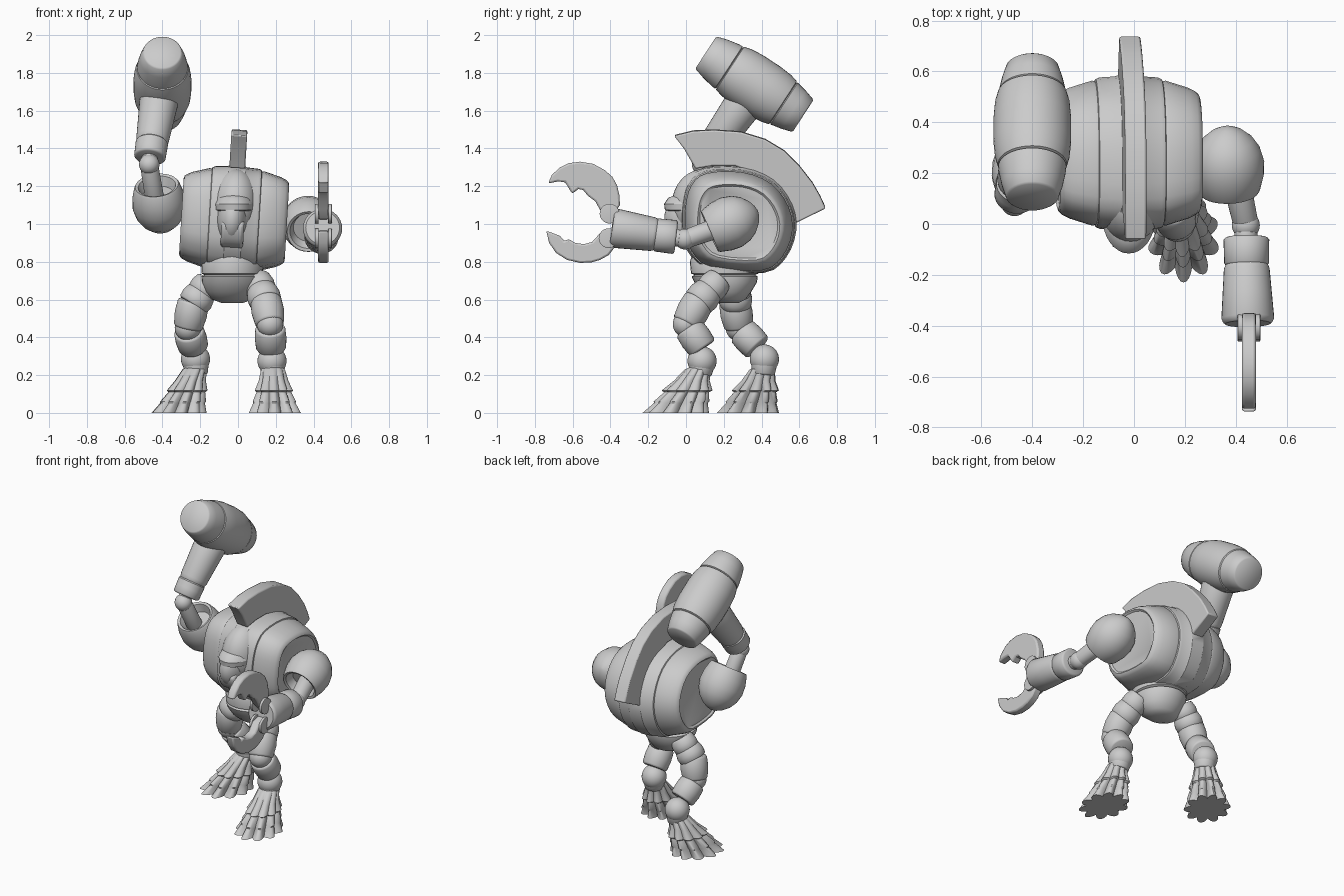
import bpy, bmesh, math
from mathutils import Vector, Matrix

old = bpy.data.objects.get("Cube")
if old:
    bpy.data.objects.remove(old)

grey = bpy.data.materials.new("plain grey")
grey.use_nodes = True
grey.diffuse_color = (0.6, 0.6, 0.6, 1)
grey.node_tree.nodes["Principled BSDF"].inputs["Base Color"].default_value = grey.diffuse_color

TAU = math.tau
# The torso leans slightly towards the left side
LEAN = Matrix.Translation((-0.02, 0, 1.03)) @ Matrix.Rotation(0.06, 4, 'Y') @ Matrix.Translation((0, 0, -1.03))


def finish(name, bm, matrix=None, bevel=0):
    if matrix:
        bm.transform(matrix)
    bmesh.ops.recalc_face_normals(bm, faces=bm.faces)
    mesh = bpy.data.meshes.new(name)
    bm.to_mesh(mesh)
    bm.free()
    obj = bpy.data.objects.new(name, mesh)
    bpy.context.collection.objects.link(obj)
    mesh.materials.append(grey)
    bpy.ops.object.select_all(action='DESELECT')
    obj.select_set(True)
    bpy.context.view_layer.objects.active = obj
    bpy.ops.object.shade_smooth_by_angle(angle=math.radians(40))
    if bevel:
        mod = obj.modifiers.new("soft edges", 'BEVEL')
        mod.width, mod.segments, mod.limit_method = bevel, 2, 'ANGLE'
        mod.angle_limit = math.radians(50)
    return obj


def loft(name, rings, matrix=None, bevel=0):
    """Skin a row of equal rings and cap both ends."""
    bm = bmesh.new()
    rows = [[bm.verts.new(p) for p in ring] for ring in rings]
    n = len(rows[0])
    for a, b in zip(rows, rows[1:]):
        for i in range(n):
            bm.faces.new((a[i], a[(i + 1) % n], b[(i + 1) % n], b[i]))
    bm.faces.new(rows[0])
    bm.faces.new(rows[-1])
    return finish(name, bm, matrix, bevel)


def lathe(name, start, end, profile, sides=32):
    """Revolve (fraction along axis, radius) pairs about the line start-end."""
    start, end = Vector(start), Vector(end)
    turn = (end - start).to_track_quat('Z', 'Y')
    rings = []
    for t, r in profile:
        centre = start.lerp(end, t)
        rings.append([centre + turn @ Vector((r * math.cos(i * TAU / sides), r * math.sin(i * TAU / sides), 0))
                      for i in range(sides)])
    return loft(name, rings)


def barrel(name, start, end, r0, r1, bulge=0.0):
    """Round-shouldered tube."""
    mid = (r0 + r1) / 2 + bulge
    return lathe(name, start, end, [(0, r0 * .86), (.03, r0 * .94), (.09, r0), (.5, mid),
                                    (.91, r1), (.97, r1 * .94), (1, r1 * .86)])


def ball(name, centre, radii, matrix=None):
    bm = bmesh.new()
    bmesh.ops.create_uvsphere(bm, u_segments=32, v_segments=20, radius=1)
    size = radii if isinstance(radii, tuple) else (radii,) * 3
    bm.transform(Matrix.Translation(centre) @ Matrix.Diagonal((*size, 1)))
    return finish(name, bm, matrix)


def spline(points, steps=4, closed=True):
    """Catmull-Rom smoothing of a short outline."""
    n, out = len(points), []
    pts = [Vector(p) for p in points]
    for i in range(n):
        a, b, c, d = (pts[(i + k) % n] for k in (-1, 0, 1, 2))
        for s in range(steps):
            t = s / steps
            out.append(b + (c - a) * t / 2 + (2 * a - 5 * b + 4 * c - d) * t * t / 2
                       + (3 * b - a - 3 * c + d) * t ** 3 / 2)
    return out


def slab(name, outline, x, half, matrix=None, bevel=0.01):
    return loft(name, [[(x + s * half, y, z) for y, z in outline] for s in (-1, 1)], matrix, bevel)


# Torso: a central hull and a tapered plate on each side
HULL = spline([(.0, 1.1), (.03, 1.21), (.11, 1.275), (.30, 1.28), (.45, 1.22), (.54, 1.1),
               (.56, .97), (.51, .84), (.40, .765), (.13, .785), (.03, .87), (.0, .97)], 3)


def hull_ring(x, scale):
    c = Vector((.28, 1.03))
    return [(x, *(c + (p - c) * scale)) for p in HULL]


loft("torso_core", [hull_ring(x, s) for x, s in
     ((-.135, .98), (-.13, 1.03), (-.115, 1.055), (-.05, 1.07), (-.045, 1.085), (.045, 1.085),
      (.05, 1.07), (.115, 1.055), (.13, 1.03), (.135, .98))], LEAN)
for side, s in (("left", 1), ("right", -1)):
    loft(side + "_torso_plate", [hull_ring(s * x, k) for x, k in
         ((.125, .96), (.13, 1.0), (.145, 1.01), (.235, .91), (.262, .86), (.275, .82), (.28, .77), (.27, .73))], LEAN)

# Head set into the front of the torso, with hood, brow and chin
ball("hood", (-.0, .09, 1.1), (.125, .165, .19), LEAN)
ball("face", (-.01, .04, 1.03), (.085, .155, .14), LEAN)
lathe("brow", (-.02, .03, 1.07), (-.02, .03, 1.16),
      [(0, .13), (.06, .142), (.4, .146), (.75, .125), (.93, .09), (1, .04)]).scale = (.72, 1, 1)
bpy.data.objects["brow"].location.x = -.0056
slab("chin", spline([(-.09, 1.01), (.05, 1.02), (.05, .88), (-.05, .9)]), -.005, .06, LEAN, .015)

# Curved crest over the top and back
OUTER = [(-.063, 1.47), (.04, 1.495), (.15, 1.5), (.29, 1.49), (.42, 1.45), (.52, 1.39), (.6, 1.31),
         (.67, 1.22), (.71, 1.15), (.74, 1.085)]
INNER = [(.577, 1.005), (.55, 1.1), (.487, 1.19), (.39, 1.26), (.26, 1.31), (.14, 1.31), (.05, 1.295), (-.01, 1.40)]
slab("crest", OUTER + INNER, .0, .042, LEAN, .008)

# Pelvis
loft("pelvis", [[(-.03 + rx * math.cos(i * TAU / 32), cy + ry * math.sin(i * TAU / 32), z) for i in range(32)]
     for z, rx, ry, cy in ((.583, .06, .05, .23), (.60, .105, .09, .225), (.64, .14, .13, .215),
                           (.69, .16, .165, .21), (.722, .162, .175, .205), (.73, .148, .16, .205),
                           (.738, .162, .178, .205), (.80, .165, .19, .21), (.83, .14, .18, .21))])


# Legs: chains of armoured bands ending in a lobed foot
def foot(name, top, base, yaw):
    rings = []
    for z, k, length, width, lobe in ((.24, 0, .055, .055, .03), (.23, .04, .072, .068, .06),
                                      (.17, .3, .10, .085, .14), (.118, .5, .142, .11, .2),
                                      (.11, .52, .125, .10, .2), (.06, .75, .155, .125, .24),
                                      (.052, .78, .15, .122, .24), (0, 1, .185, .15, .28)):
        cx, cy = (top[j] + (base[j] - top[j]) * k for j in (0, 1))
        ring = []
        for i in range(80):
            a = i * TAU / 80
            r = 1 - lobe * (1 - abs(math.cos(2.5 * a * 2)))
            r *= 1 - .1 * (1 - math.cos(a)) / 2
            p = Matrix.Rotation(yaw, 2) @ Vector((width * r * math.sin(a), -length * r * math.cos(a)))
            ring.append((cx + p.x, cy + p.y, z))
        rings.append(ring)
    loft(name, rings)


def leg(side, hip, thigh, knee, shin, ankle, heel):
    hip, thigh, knee, shin, ankle, heel = map(Vector, (hip, thigh, knee, shin, ankle, heel))
    barrel(side + "_hip_band", hip, hip.lerp(thigh, .55), .072, .078, .006)
    barrel(side + "_thigh", hip.lerp(thigh, .45), thigh, .08, .085, .006)
    barrel(side + "_knee_band", thigh.lerp(knee, -.2), knee, .083, .078, .006)
    ball(side + "_knee", knee, .07)
    barrel(side + "_shin", knee.lerp(shin, .15), shin, .08, .08, .004)
    ball(side + "_ankle", ankle, .077)
    barrel(side + "_ankle_band", ankle, heel, .072, .06)


leg("left", (.10, .18, .71), (.15, .06, .58), (.17, .0, .47), (.175, .09, .34), (.18, .085, .275), (.185, .075, .2))
leg("right", (-.15, .27, .70), (-.24, .26, .57), (-.265, .28, .45), (-.235, .38, .345), (-.225, .415, .285), (-.22, .41, .2))
foot("left_foot", (.185, .07), (.195, -.045), 0)
foot("right_foot", (-.225, .41), (-.31, .335), -.45)

# Shoulders: open cups with a rounded back
CUP = [(.2, .01), (.2, .08), (.02, .10), (0, .115), (.04, .122), (.25, .138), (.45, .142),
       (.65, .128), (.8, .102), (.92, .064), (.98, .03), (1, .005)]
lathe("left_shoulder", (.375, .125, .96), (.365, .38, 1.07), CUP)
lathe("right_shoulder", (-.43, .15, 1.205), (-.40, .30, .965), CUP)

# Left arm with pincer
barrel("left_upper_arm", (.40, .18, .985), (.44, .0, .92), .055, .05)
ball("left_elbow", (.44, -.005, .92), .055)
barrel("left_elbow_link", (.44, .0, .92), (.44, -.08, .93), .045, .045)
barrel("left_cuff", (.442, -.052, .93), (.443, -.165, .943), .09, .088)
barrel("left_forearm", (.443, -.155, .943), (.448, -.392, .98), .09, .104)
UPPER = [(-.35, 1.1), (-.352, 1.15), (-.365, 1.205), (-.39, 1.25), (-.43, 1.285), (-.49, 1.318), (-.56, 1.33),
         (-.62, 1.322), (-.667, 1.30), (-.71, 1.26), (-.73, 1.215), (-.68, 1.225), (-.64, 1.222),
         (-.603, 1.16), (-.57, 1.185), (-.545, 1.18), (-.52, 1.15), (-.48, 1.12), (-.455, 1.074), (-.40, 1.02)]
LOWER = [(-.74, .965), (-.725, .90), (-.688, .847), (-.63, .81), (-.56, .794), (-.50, .797), (-.455, .81),
         (-.41, .835), (-.38, .873), (-.36, .93), (-.39, .968), (-.455, .952), (-.497, .905),
         (-.54, .893), (-.587, .9), (-.62, .92), (-.645, .91), (-.667, .937)]
for name, outline, y, z in (("upper", UPPER, -.405, 1.055), ("lower", LOWER, -.41, .925)):
    slab(name + "_pincer", outline, .452, .028, bevel=.01)
    for s in (-1, 1):
        barrel(name + "_hinge", (.452 + s * .025, y, z), (.452 + s * .045, y, z), .052, .052)

# Right arm with hammer
barrel("right_upper_arm", (-.44, .17, 1.13), (-.47, .09, 1.31), .05, .048)
ball("right_elbow", (-.47, .085, 1.315), .054)
barrel("right_elbow_link", (-.47, .085, 1.315), (-.465, .12, 1.37), .042, .042)
barrel("right_cuff", (-.467, .107, 1.35), (-.455, .16, 1.435), .084, .086)
barrel("right_forearm", (-.456, .155, 1.425), (-.41, .35, 1.70), .087, .105)
lathe("hammer", (-.40, .105, 1.908), (-.40, .62, 1.572),
      [(0, .095), (.012, .104), (.1, .12), (.2, .132), (.235, .134), (.243, .126), (.25, .136), (.32, .147), (.42, .153),
       (.6, .153), (.72, .147), (.79, .136), (.797, .126), (.805, .132), (.9, .12), (.988, .104), (1, .095)], 40)
